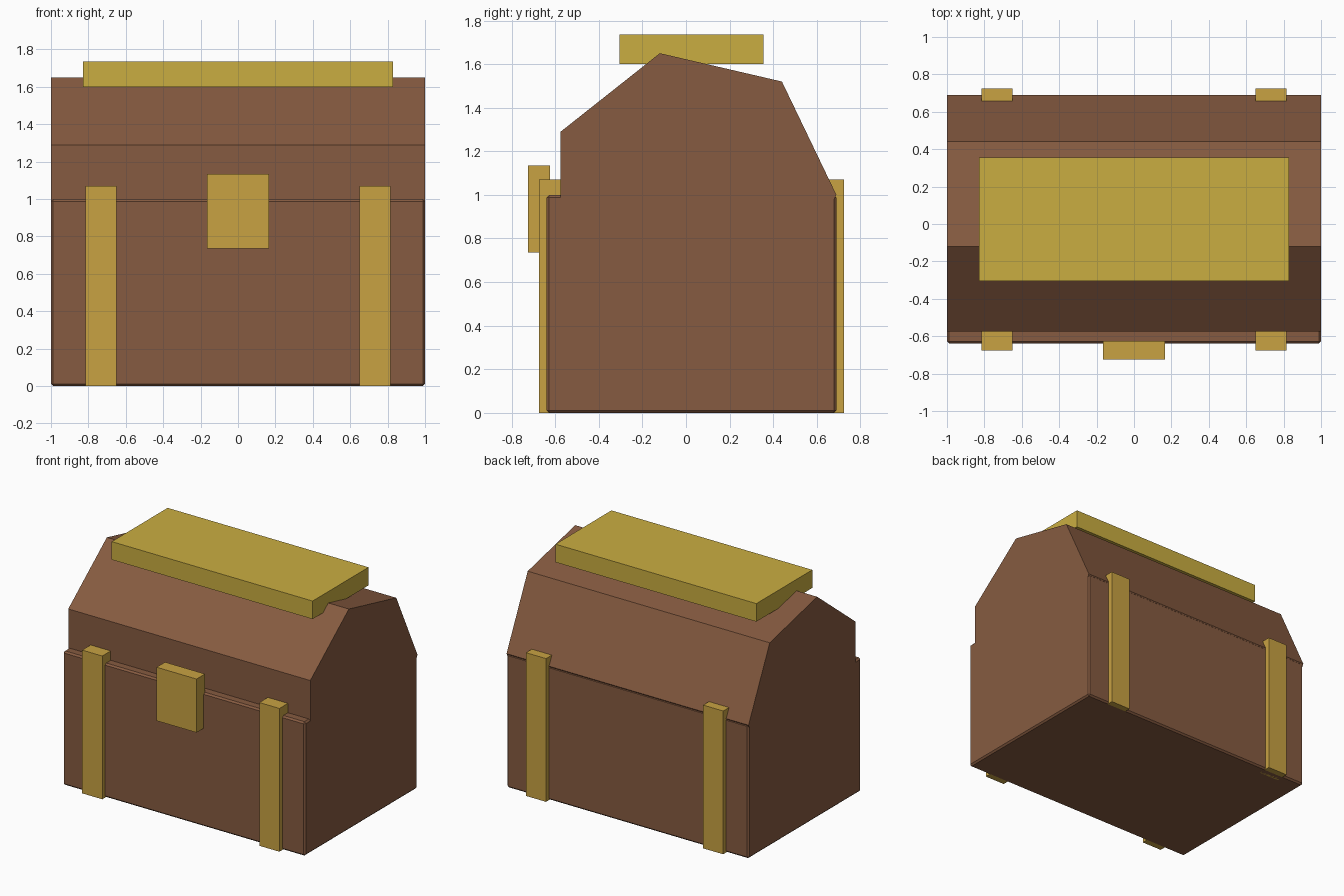
import bpy
import bmesh

if "Cube" in bpy.data.objects:
    bpy.data.objects.remove(bpy.data.objects["Cube"])


def material(name, rgb):
    m = bpy.data.materials.new(name)
    m.diffuse_color = (*rgb, 1.0)
    m.use_nodes = True
    m.node_tree.nodes["Principled BSDF"].inputs["Base Color"].default_value = m.diffuse_color
    return m


WOOD = material("brown wood", (0.24, 0.105, 0.052))
BRASS = material("brass", (0.58, 0.36, 0.055))
GOLD = material("yellow gold", (0.59, 0.42, 0.053))


def finish(name, bm, mat):
    bmesh.ops.recalc_face_normals(bm, faces=bm.faces)
    mesh = bpy.data.meshes.new(name)
    bm.to_mesh(mesh)
    bm.free()
    mesh.materials.append(mat)
    obj = bpy.data.objects.new(name, mesh)
    bpy.context.collection.objects.link(obj)
    return obj


def box(name, xs, ys, zs, mat):
    bm = bmesh.new()
    bmesh.ops.create_cube(bm, size=1)
    for v in bm.verts:
        v.co = [r[0] if c < 0 else r[1] for c, r in zip(v.co, (xs, ys, zs))]
    return finish(name, bm, mat)


# Chest body with a narrow chamfer
body = box("chest_body", (-1, 1), (-0.64, 0.69), (0, 1), WOOD)
chamfer = body.modifiers.new("chamfer", 'BEVEL')
chamfer.width = 0.012
chamfer.segments = 1

# Faceted lid: side profile extruded across the width
profile = [(-0.575, 0.98), (-0.575, 1.29), (-0.12, 1.65),
           (0.44, 1.52), (0.69, 1.0), (0.68, 0.98)]
bm = bmesh.new()
side = bm.faces.new([bm.verts.new((-1, y, z)) for y, z in profile])
ext = bmesh.ops.extrude_face_region(bm, geom=[side])
bmesh.ops.translate(bm, vec=(2, 0, 0),
                    verts=[g for g in ext["geom"] if isinstance(g, bmesh.types.BMVert)])
bm.normal_update()
if not any(f.normal.x < -0.9 or f.normal.x > 0.9 for f in bm.faces if f is not side) or len(bm.faces) < 8:
    bm.faces.new([v for v in side.verts])
finish("lid", bm, WOOD)

# Slab on top of the lid
box("lid_slab", (-0.83, 0.83), (-0.305, 0.355), (1.60, 1.735), GOLD)

# Lock plate
box("lock", (-0.165, 0.165), (-0.725, -0.625), (0.735, 1.135), BRASS)

# Upright straps, front and back on both sides
for label, x in (("left", -0.732), ("right", 0.732)):
    for end, ys in (("front", (-0.675, -0.575)), ("back", (0.625, 0.725))):
        box(f"{end}_strap_{label}", (x - 0.083, x + 0.083), ys, (0, 1.07), BRASS)
